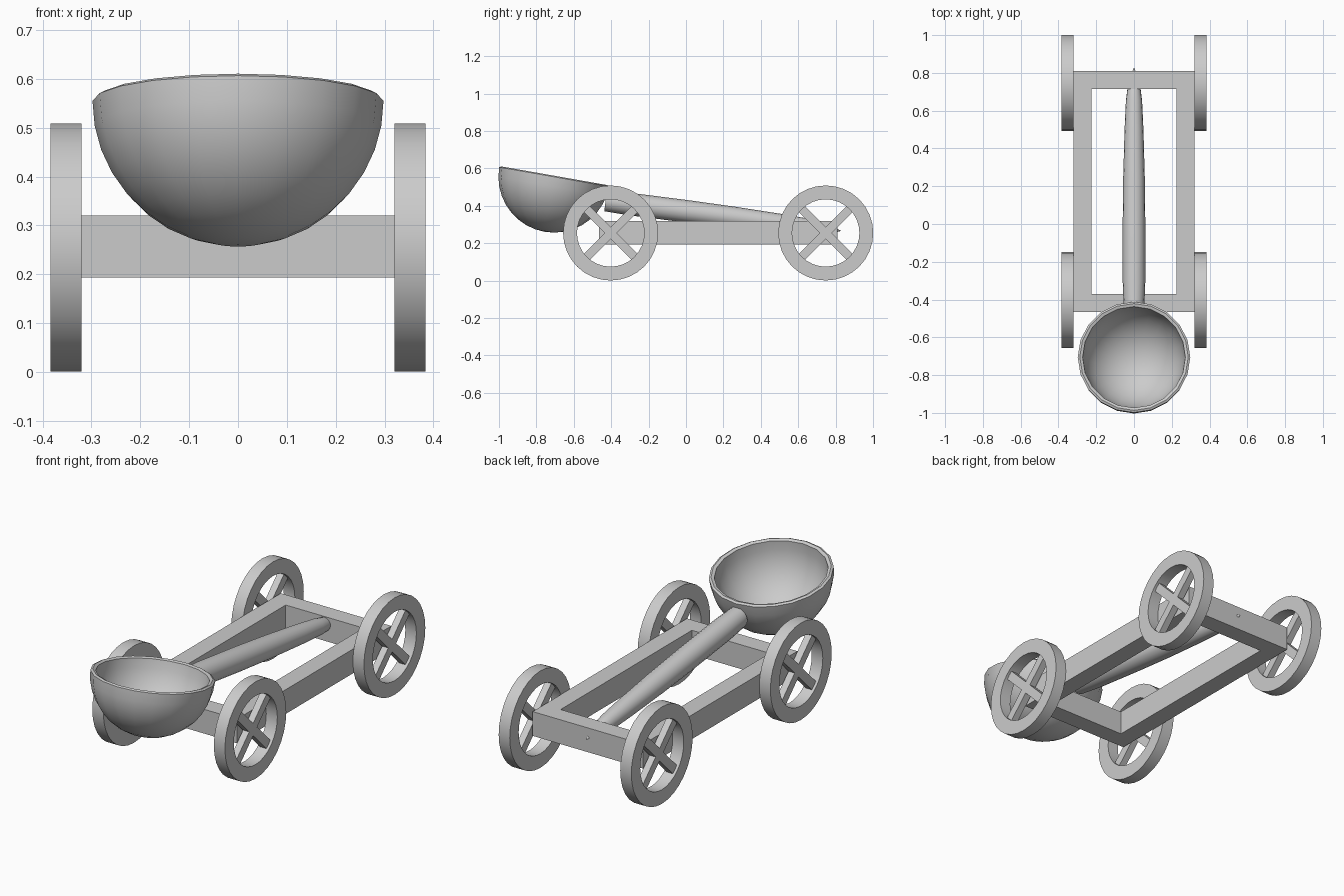
import bpy, bmesh
from math import cos, sin, pi, radians
from mathutils import Matrix, Vector

if "Cube" in bpy.data.objects:
    bpy.data.objects.remove(bpy.data.objects["Cube"])


def make_object(name, bm, matrix, smooth):
    bmesh.ops.remove_doubles(bm, verts=bm.verts, dist=1e-5)
    bmesh.ops.recalc_face_normals(bm, faces=bm.faces)
    mesh = bpy.data.meshes.new(name)
    bm.to_mesh(mesh)
    bm.free()
    mesh.transform(matrix)
    ob = bpy.data.objects.new(name, mesh)
    bpy.context.collection.objects.link(ob)
    if smooth:
        bpy.ops.object.select_all(action='DESELECT')
        ob.select_set(True)
        bpy.context.view_layer.objects.active = ob
        bpy.ops.object.shade_smooth_by_angle(angle=radians(40))
    return ob


def lathe(name, profile, sides, matrix, closed=False):
    """Revolve (radius, height) points around local z."""
    bm = bmesh.new()
    verts = [bm.verts.new((r, 0, h)) for r, h in profile]
    pairs = list(zip(verts, verts[1:]))
    if closed:
        pairs.append((verts[-1], verts[0]))
    edges = [bm.edges.new(p) for p in pairs]
    bmesh.ops.spin(bm, geom=verts + edges, cent=(0, 0, 0), axis=(0, 0, 1),
                   angle=2 * pi, steps=sides, use_merge=True)
    return make_object(name, bm, matrix, True)


def box(name, size, matrix):
    bm = bmesh.new()
    bmesh.ops.create_cube(bm, size=1, matrix=Matrix.Diagonal((*size, 1)))
    return make_object(name, bm, matrix, False)


# Rectangular chassis frame: four mitred beams as one closed loop
bm = bmesh.new()
outer, inner = (0.32, 0.638), (0.225, 0.543)
section = [(outer, 0.193), (outer, 0.32), (inner, 0.32), (inner, 0.193)]
rings = [[bm.verts.new((sx * hx, sy * hy + 0.173, z)) for (hx, hy), z in section]
         for sx, sy in ((1, 1), (-1, 1), (-1, -1), (1, -1))]
for i in range(4):
    a, b = rings[i], rings[(i + 1) % 4]
    for j in range(4):
        k = (j + 1) % 4
        bm.faces.new((a[j], a[k], b[k], b[j]))
make_object("chassis_frame", bm, Matrix.Identity(4), False)

# Wheels: flat rim with two crossed spokes
for end, y in (("front", -0.403), ("rear", 0.747)):
    for side, sx in (("left", -1), ("right", 1)):
        place = Matrix.Translation((sx * 0.352, y, 0.255))
        rim = [(0.254, -0.032), (0.254, 0.032), (0.18, 0.032), (0.18, -0.032)]
        lathe(f"{end}_{side}_wheel_rim", rim, 32,
              place @ Matrix.Rotation(pi / 2, 4, 'Y'), closed=True)
        for n, ang in enumerate((45, -45)):
            box(f"{end}_{side}_spoke_{n + 1}", (0.036, 0.38, 0.046),
                place @ Matrix.Rotation(radians(ang), 4, 'X'))

# Hollow hemispherical bowl, rim tilted up at the front
R, r, steps = 0.298, 0.272, 9
arc = [i * pi / 2 / steps for i in range(steps + 1)]
bowl = [(R * sin(a), -R * cos(a)) for a in arc] + [(0.287, 0.006)]
bowl += [(r * sin(a), -r * cos(a)) for a in reversed(arc)]
lathe("spoon_bowl", bowl, 20,
      Matrix.Translation((0, -0.705, 0.555)) @ Matrix.Rotation(radians(-10), 4, 'X'))

# Tapered handle, its point piercing the rear beam
start, tip = Vector((0, -0.43, 0.426)), Vector((0, 0.83, 0.266))
axis = tip - start
stations = [(0, -0.43), (0.055, -0.43), (0.06, -0.3), (0.06, 0.0), (0.057, 0.25),
            (0.05, 0.5), (0.043, 0.65), (0.035, 0.715), (0.012, 0.8), (0, 0.83)]
handle = [(rad, (y - start.y) * axis.length / axis.y) for rad, y in stations]
lathe("spoon_handle", handle, 16,
      Matrix.Translation(start) @ axis.to_track_quat('Z', 'Y').to_matrix().to_4x4())
